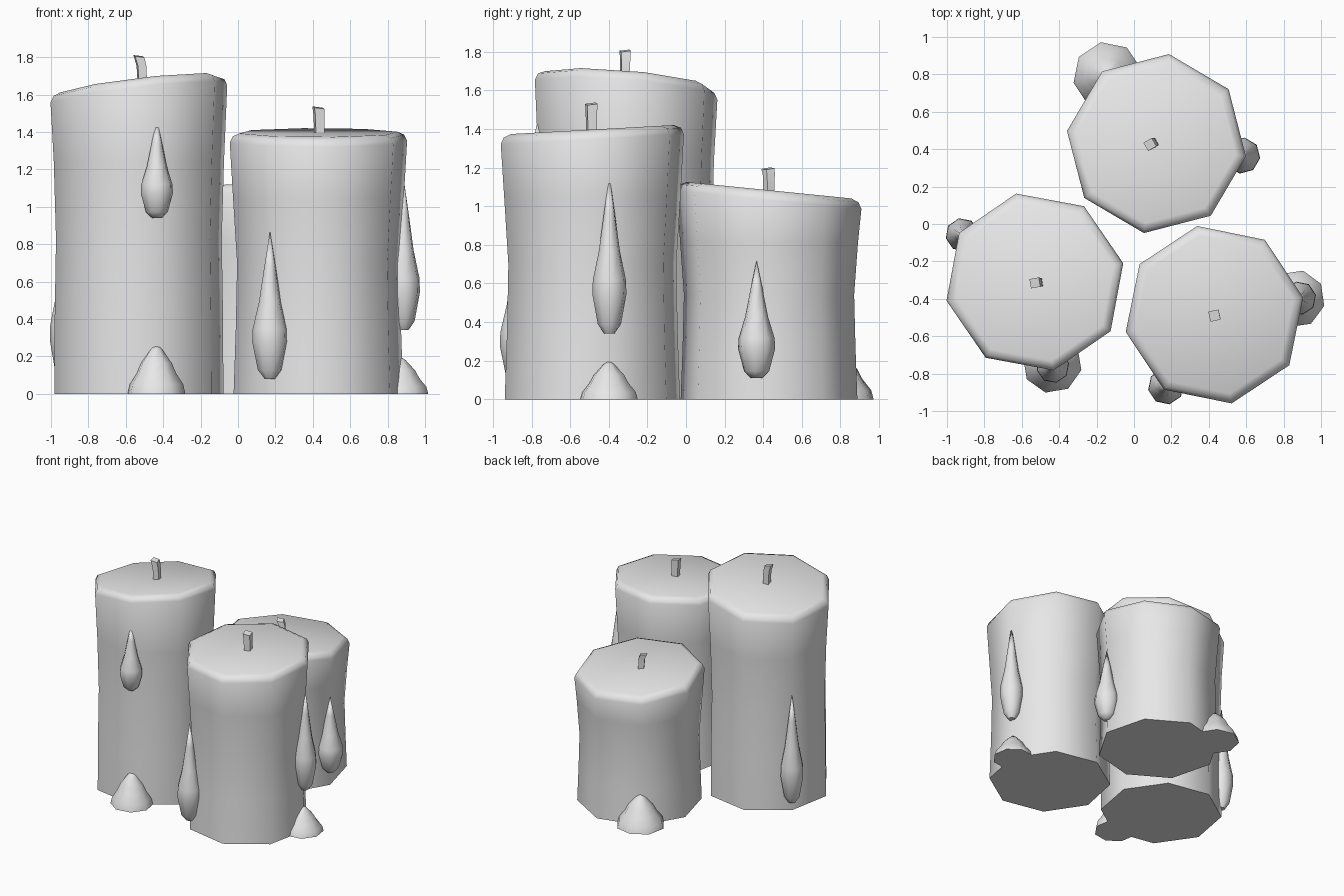
import bpy, bmesh, math
from mathutils import Vector

cube = bpy.data.objects.get("Cube")
if cube:
    bpy.data.objects.remove(cube)

wax = bpy.data.materials.new("pale_grey_wax")
wax.use_nodes = True
wax.diffuse_color = (0.8, 0.8, 0.8, 1)
wax.node_tree.nodes["Principled BSDF"].inputs["Base Color"].default_value = (0.8, 0.8, 0.8, 1)


def loft(name, rings, sides, turn, smooth=50):
    """Skin a stack of (centre, radius, slope) rings; radius 0 makes a tip."""
    bm = bmesh.new()
    loops = []
    for centre, radius, slope in rings:
        if radius == 0:
            loops.append([bm.verts.new(centre)])
            continue
        loop = []
        for i in range(sides):
            a = math.radians(turn) + math.tau * i / sides
            x, y = radius * math.cos(a), radius * math.sin(a)
            lift = slope[0] * x + slope[1] * y
            loop.append(bm.verts.new(Vector(centre) + Vector((x, y, lift))))
        loops.append(loop)
    for low, high in zip(loops, loops[1:]):
        for i in range(sides):
            j = (i + 1) % sides
            if len(high) == 1:
                bm.faces.new((low[i], low[j], high[0]))
            else:
                bm.faces.new((low[i], low[j], high[j], high[i]))
    bm.faces.new(loops[0][::-1])
    if len(loops[-1]) > 1:
        bm.faces.new(loops[-1])
    mesh = bpy.data.meshes.new(name)
    bm.to_mesh(mesh)
    bm.free()
    mesh.materials.append(wax)
    ob = bpy.data.objects.new(name, mesh)
    bpy.context.collection.objects.link(ob)
    bpy.ops.object.select_all(action='DESELECT')
    ob.select_set(True)
    bpy.context.view_layer.objects.active = ob
    bpy.ops.object.shade_smooth_by_angle(angle=math.radians(smooth))
    return ob


def candle_body(name, x, y, height, slope, turn, waist):
    # Slightly waisted octagonal pillar with a tilted, rounded rim
    flat = (0, 0)
    rings = [((x, y, height * t), r, flat)
             for t, r in ((0, 0.462), (0.25, waist + 0.007), (0.5, waist), (0.75, 0.465))]
    rings += [((x, y, height - drop), r, slope)
              for drop, r in ((0.05, 0.483), (0.016, 0.467), (0, 0.43))]
    loft(name + "_body", rings, 8, turn)


def wick(name, x, y, z, top, width, lean, turn):
    # Bent square wick
    r = width * 0.65
    mid = (z + top) / 2 + 0.02
    rings = [((x, y, z - 0.02), r * 0.85, (0, 0)),
             ((x + lean[0] * 0.3, y + lean[1] * 0.3, mid), r * 0.9, (0, 0)),
             ((x + lean[0], y + lean[1], top - 0.01), r, (-0.15, 0.1))]
    loft(name + "_wick", rings, 4, turn, 25)


def on_corner(x, y, angle, radius):
    a = math.radians(angle)
    return x + radius * math.cos(a), y + radius * math.sin(a)


def drip(name, x, y, angle, low, high, width):
    # Teardrop of wax running down a corner
    px, py = on_corner(x, y, angle, 0.463)
    profile = ((0, 0.3), (0.06, 0.68), (0.25, 1), (0.34, 0.97),
               (0.52, 0.62), (0.76, 0.32), (1, 0))
    rings = [((px, py, low + t * (high - low)), r * width, (0, 0)) for t, r in profile]
    loft(name + "_drip", rings, 8, angle)


def puddle(name, x, y, angle, radius, height):
    # Heaped wax at the foot of a corner
    px, py = on_corner(x, y, angle, 0.445)
    profile = ((0, 1), (0.19, 0.93), (0.42, 0.68), (0.62, 0.54), (0.9, 0.2), (1, 0))
    rings = [((px, py, t * height), r * radius, (0, 0)) for t, r in profile]
    loft(name + "_puddle", rings, 8, angle + 20)


# Tall candle
x, y = -0.53, -0.31
candle_body("tall_candle", x, y, 1.653, (0.117, -0.085), 12, 0.453)
wick("tall_candle", -0.51, -0.315, 1.65, 1.815, 0.055, (-0.02, 0), 55)
drip("tall_candle_front", x, y, 282, 0.94, 1.47, 0.088)
drip("tall_candle_back", x, y, 147, 0.07, 0.95, 0.09)
puddle("tall_candle", x, y, 282, 0.16, 0.265)

# Medium candle
x, y = 0.43, -0.485
candle_body("medium_candle", x, y, 1.397, (0, 0.055), 11, 0.443)
wick("medium_candle", 0.435, -0.49, 1.39, 1.54, 0.06, (-0.005, 0), 57)
drip("medium_candle_front", x, y, 236, 0.08, 0.87, 0.097)
drip("medium_candle_side", x, y, 11, 0.34, 1.16, 0.09)
puddle("medium_candle", x, y, 11, 0.155, 0.2)

# Short candle
x, y = 0.12, 0.43
candle_body("short_candle", x, y, 1.083, (0, -0.1), -8, 0.445)
wick("short_candle", 0.105, 0.43, 1.08, 1.205, 0.055, (-0.02, -0.005), 75)
drip("short_candle", x, y, -8, 0.11, 0.72, 0.097)
puddle("short_candle", x, y, 126, 0.185, 0.25)
